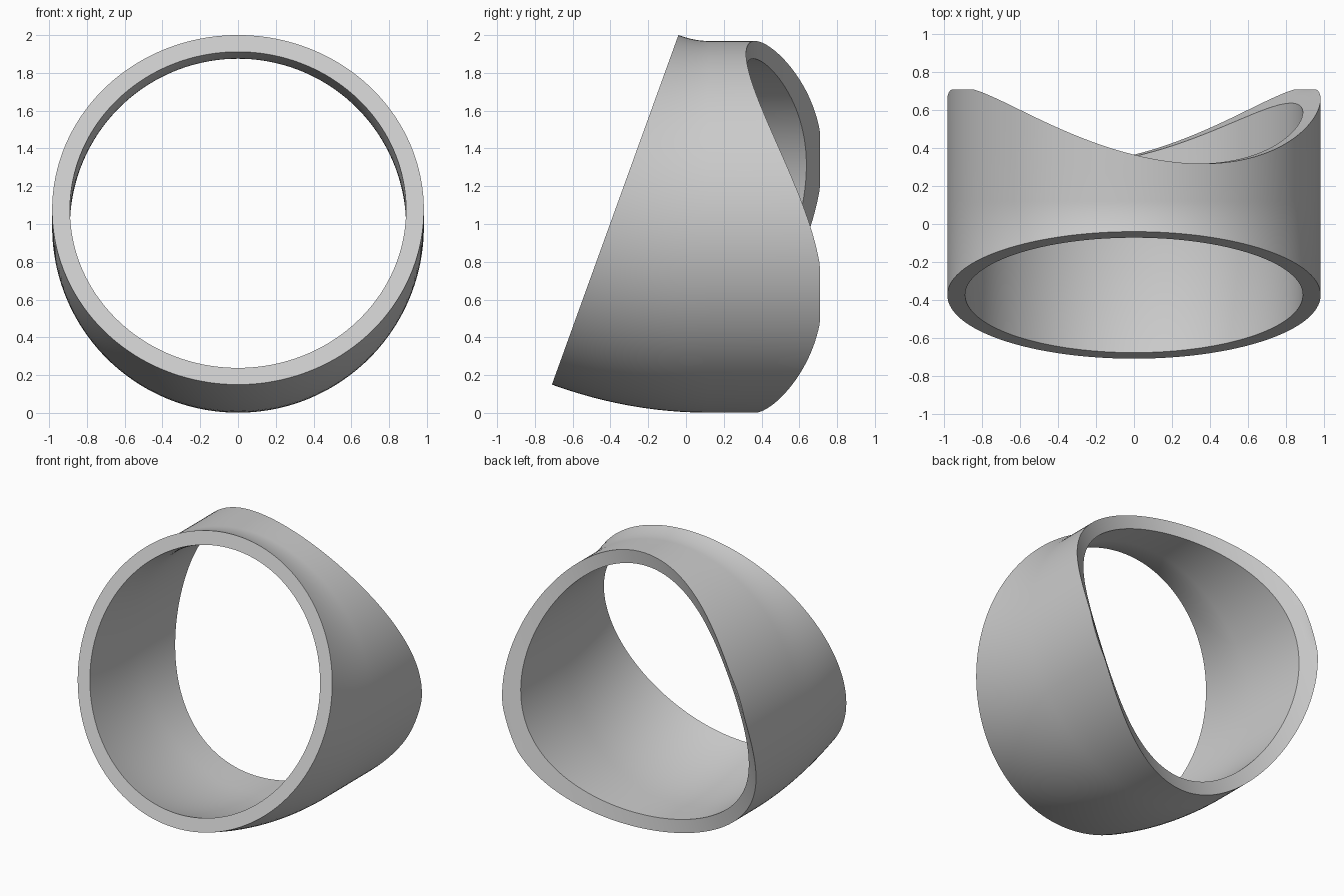
import bpy, bmesh, math
from mathutils import Vector

cube = bpy.data.objects.get("Cube")
if cube:
    bpy.data.objects.remove(cube, do_unlink=True)

OUTER, INNER = 0.984, 0.89       # tube radii
AXIS_Z = 0.985                   # height of the straight tube's axis
TILT = math.radians(19.9)        # lean of the front collar
TWIST = math.radians(21.5)       # roll of the saddle cut
SADDLE_R, SADDLE_Y, MAX_Y = 1.4, 0.318, 0.71
FRONT = Vector((0, -0.375, 1.075))
STRAIGHT_Y = 0.12                # where the bend ends
SEGMENTS, BEND_STEPS, RIM_STEPS = 160, 12, 4


def back_point(a, r):
    """Point on the saddle-shaped back edge, clipped by a flat plane."""
    s = r * math.cos(a + TWIST)
    y = SADDLE_Y + SADDLE_R - math.sqrt(SADDLE_R ** 2 - s * s)
    return Vector((r * math.cos(a), min(y, MAX_Y), AXIS_Z + r * math.sin(a)))


def wall(a, r):
    """Line along the wall from the tilted collar to the saddle cut."""
    x, h = r * math.cos(a), r * math.sin(a)
    start = FRONT + Vector((x, h * math.sin(TILT), h * math.cos(TILT)))
    end = Vector((x, STRAIGHT_Y, AXIS_Z + h))
    knee = Vector((x, start.y + (start.z - end.z) / math.tan(TILT), end.z))
    points = []
    for i in range(BEND_STEPS + 1):
        t = i / BEND_STEPS
        points.append(start * (1 - t) ** 2 + knee * 2 * t * (1 - t) + end * t * t)
    back = back_point(a, r)
    points += [end.lerp(back, 0.5), back]
    return points


def section(a):
    """Closed outline of the wall: outside, back rim, inside."""
    rim = [back_point(a, OUTER + (INNER - OUTER) * i / RIM_STEPS)
           for i in range(1, RIM_STEPS)]
    return wall(a, OUTER) + rim + wall(a, INNER)[::-1]


# Tube body, swept around its axis
bm = bmesh.new()
loops = [[bm.verts.new(p) for p in section(2 * math.pi * k / SEGMENTS)]
         for k in range(SEGMENTS)]
for k, loop in enumerate(loops):
    following = loops[(k + 1) % SEGMENTS]
    for i in range(len(loop)):
        j = (i + 1) % len(loop)
        bm.faces.new((loop[i], loop[j], following[j], following[i]))
bmesh.ops.recalc_face_normals(bm, faces=bm.faces)
mesh = bpy.data.meshes.new("saddle_cut_tube")
bm.to_mesh(mesh)
bm.free()
tube = bpy.data.objects.new("saddle_cut_tube", mesh)
bpy.context.collection.objects.link(tube)

# Plain grey finish
grey = bpy.data.materials.new("light_grey")
grey.use_nodes = True
colour = (0.6, 0.6, 0.6, 1)
grey.diffuse_color = colour
grey.node_tree.nodes["Principled BSDF"].inputs["Base Color"].default_value = colour
mesh.materials.append(grey)

bpy.ops.object.select_all(action="DESELECT")
tube.select_set(True)
bpy.context.view_layer.objects.active = tube
bpy.ops.object.shade_smooth_by_angle(angle=math.radians(30))
